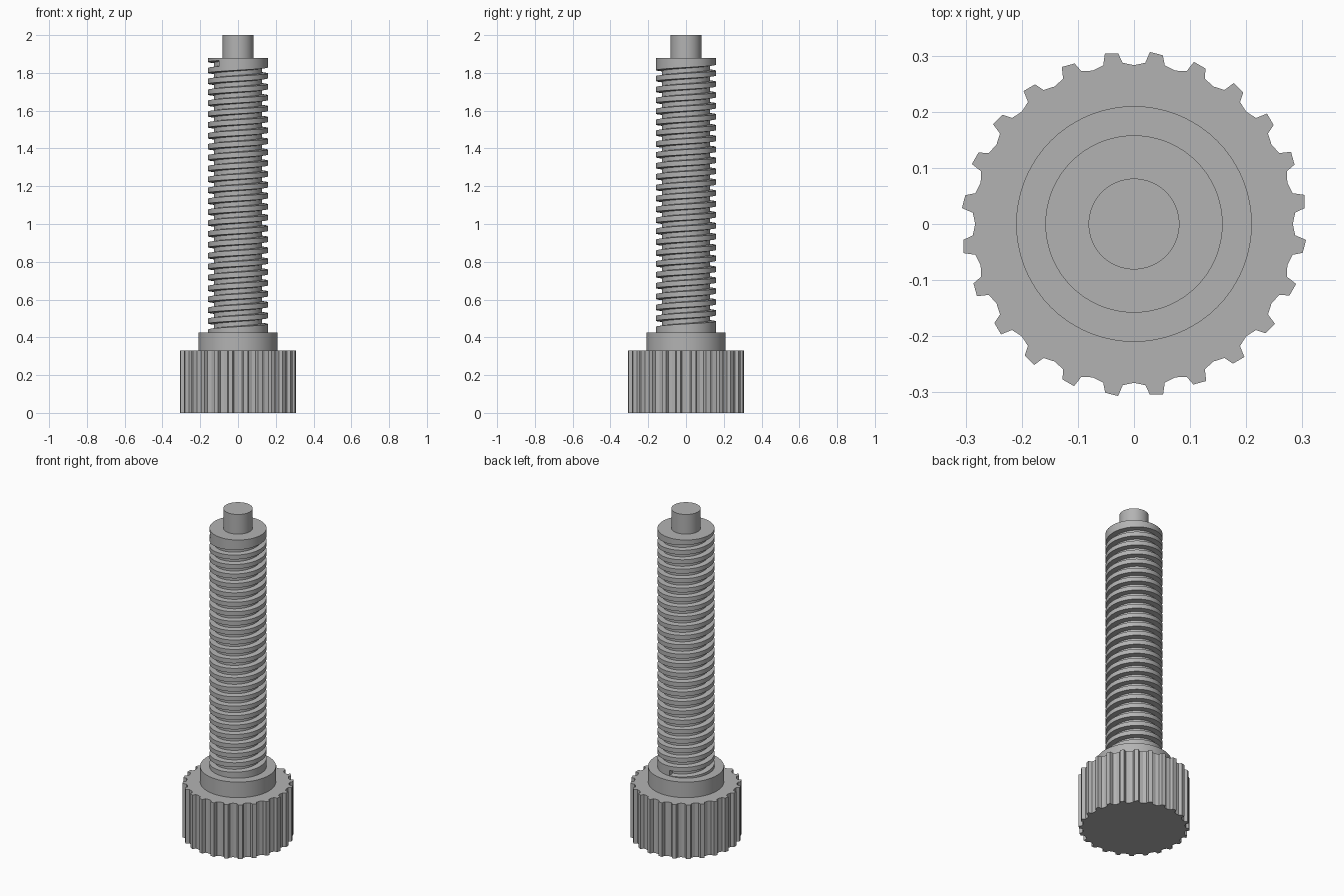
import bpy, bmesh
from math import sin, cos, radians, tau

cube = bpy.data.objects.get("Cube")
if cube:
    bpy.data.objects.remove(cube)

SEG = 72
steel = bpy.data.materials.new("grey_steel")
steel.use_nodes = True
COLOUR = (0.45, 0.45, 0.45, 1)
steel.diffuse_color = COLOUR
steel.node_tree.nodes["Principled BSDF"].inputs["Base Color"].default_value = COLOUR


def polar(r, a, z):
    return (r * cos(a), r * sin(a), z)


def finish(bm, name, angle=25):
    bmesh.ops.recalc_face_normals(bm, faces=bm.faces)
    mesh = bpy.data.meshes.new(name)
    bm.to_mesh(mesh)
    bm.free()
    mesh.materials.append(steel)
    obj = bpy.data.objects.new(name, mesh)
    bpy.context.collection.objects.link(obj)
    bpy.ops.object.select_all(action="DESELECT")
    obj.select_set(True)
    bpy.context.view_layer.objects.active = obj
    bpy.ops.object.shade_smooth_by_angle(angle=radians(angle))


def prism(name, outline, z0, z1, angle=25):
    """Extrude a list of (radius, angle) points from z0 to z1."""
    bm = bmesh.new()
    low = [bm.verts.new(polar(r, a, z0)) for r, a in outline]
    high = [bm.verts.new(polar(r, a, z1)) for r, a in outline]
    bm.faces.new(low[::-1])
    bm.faces.new(high)
    for i in range(len(low)):
        bm.faces.new((low[i - 1], low[i], high[i], high[i - 1]))
    finish(bm, name, angle)


def circle(r):
    return [(r, tau * i / SEG) for i in range(SEG)]


def threaded_shaft(name, r, core, z0, z1, first, last, turns, start):
    """Cylinder with a helical groove that ends abruptly below each plain end."""
    bm = bmesh.new()
    n = round(turns * SEG)
    lip, floor = 0.0155, 0.0115

    def angle(s):
        return start + tau * s / SEG

    bottom = [bm.verts.new(polar(r, angle(s), z0)) for s in range(SEG)]
    top = [bm.verts.new(polar(r, angle(s), z1)) for s in range(SEG)]
    rows = []
    for s in range(n + 1):
        z = first + (last - first) * s / n
        rows.append([bm.verts.new(polar(rad, angle(s), z + dz)) for rad, dz in
                     ((r, -lip), (core, -floor), (core, floor), (r, lip))])
    lower = [row[0] for row in rows]
    upper = [row[3] for row in rows]

    # Groove walls and floor, closed at both ends
    for a, b in zip(rows, rows[1:]):
        for k in range(3):
            bm.faces.new((a[k], b[k], b[k + 1], a[k + 1]))
    bm.faces.new(rows[0])
    bm.faces.new(rows[-1])

    # Crest between neighbouring turns
    for s in range(SEG, n):
        bm.faces.new((upper[s - SEG], upper[s - SEG + 1], lower[s + 1], lower[s]))

    # Plain bands under the first turn and over the last turn
    for s in range(SEG):
        t = (s + 1) % SEG
        step = [lower[0], upper[0]] if t == 0 else []
        bm.faces.new([bottom[s], bottom[t]] + step + [lower[s + 1], lower[s]])
    for s in range(n - SEG, n):
        step = [upper[n], lower[n]] if s == n - SEG else []
        bm.faces.new([upper[s], upper[s + 1], top[(s + 1) % SEG], top[s % SEG]] + step)
    bm.faces.new(bottom)
    bm.faces.new(top)
    finish(bm, name)


# Thumb knob with coarse grip teeth
TEETH = 24
tooth = ((0.283, 0), (0.288, 4), (0.305, 5.3), (0.308, 9.7), (0.288, 11))
outline = [(r, radians(a + i * 360 / TEETH)) for i in range(TEETH) for r, a in tooth]
prism("knurled_knob", outline, 0, 0.33, 10)

# Collar, threaded shaft and plain tip
prism("collar", circle(0.21), 0.33, 0.425)
threaded_shaft("threaded_shaft", 0.158, 0.128, 0.425, 1.88, 0.443, 1.85, 24.39, tau / 4)
prism("tip", circle(0.081), 1.88, 2.0)
